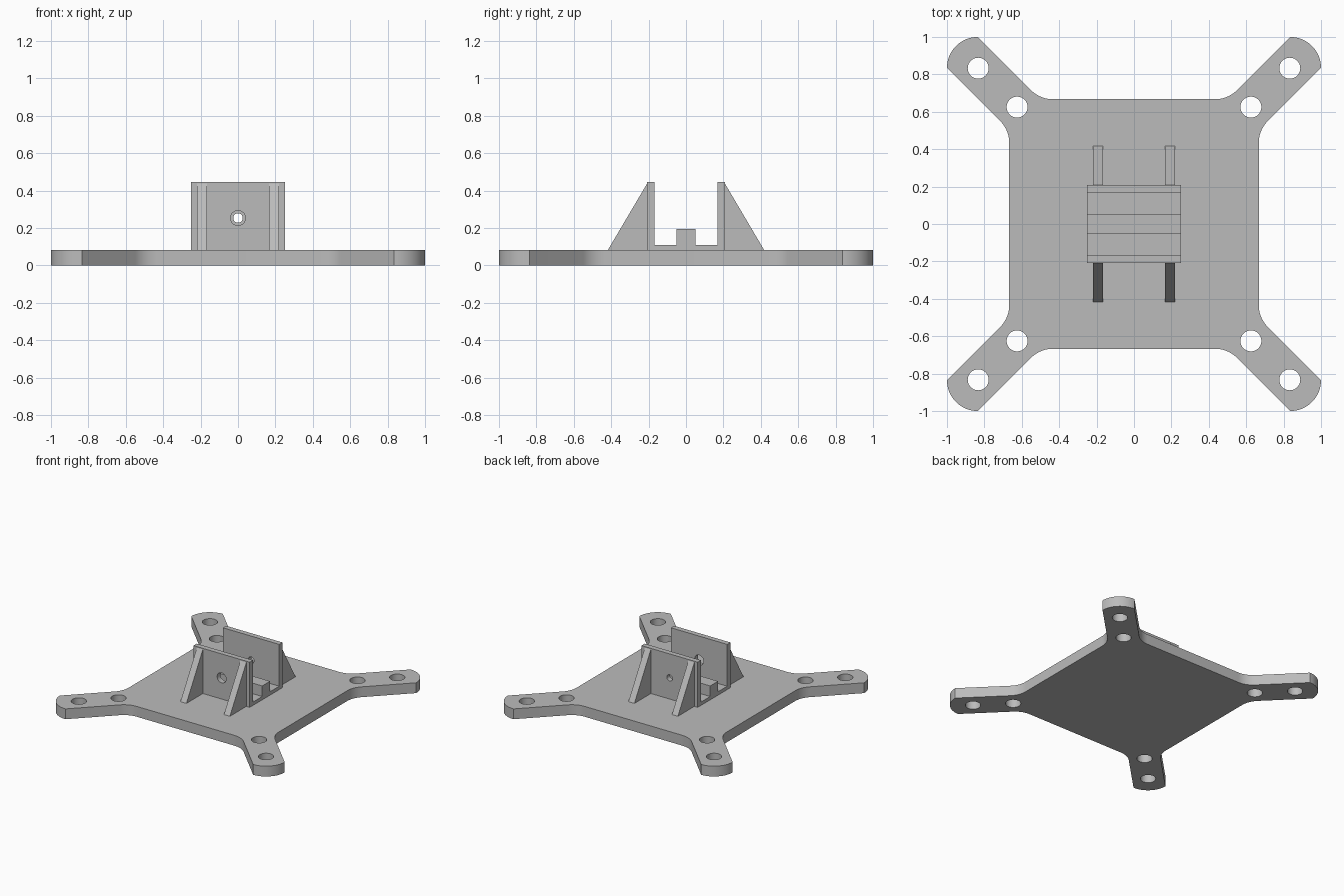
import bpy, bmesh, math
from mathutils import Vector, Matrix

if "Cube" in bpy.data.objects:
    bpy.data.objects.remove(bpy.data.objects["Cube"])

grey = bpy.data.materials.new("mid grey")
grey.use_nodes = True
COLOUR = (0.5, 0.5, 0.5, 1)
grey.diffuse_color = COLOUR
grey.node_tree.nodes["Principled BSDF"].inputs["Base Color"].default_value = COLOUR


def prism(name, points, depth):
    """Extrude a closed 3D outline along the depth vector."""
    bm = bmesh.new()
    face = bm.faces.new([bm.verts.new(p) for p in points])
    top = bmesh.ops.extrude_face_region(bm, geom=[face])["geom"]
    bmesh.ops.translate(bm, vec=depth, verts=[v for v in top if isinstance(v, bmesh.types.BMVert)])
    bmesh.ops.recalc_face_normals(bm, faces=bm.faces)
    mesh = bpy.data.meshes.new(name)
    bm.to_mesh(mesh)
    bm.free()
    mesh.materials.append(grey)
    obj = bpy.data.objects.new(name, mesh)
    bpy.context.collection.objects.link(obj)
    return obj


def drill(obj, location, radius, axis="Z"):
    """Cut a round hole right through the part."""
    bpy.ops.mesh.primitive_cylinder_add(vertices=48, radius=radius, depth=0.3, location=location,
                                        rotation=(math.pi / 2 if axis == "Y" else 0, 0, 0))
    cutter = bpy.context.object
    cutter.hide_render = True
    mod = obj.modifiers.new("hole", "BOOLEAN")
    mod.operation = "DIFFERENCE"
    mod.solver = "EXACT"
    mod.object = cutter
    bpy.context.view_layer.objects.active = obj
    bpy.ops.object.modifier_apply(modifier=mod.name)
    bpy.data.objects.remove(cutter)


def smooth(obj):
    bpy.ops.object.select_all(action="DESELECT")
    obj.select_set(True)
    bpy.context.view_layer.objects.active = obj
    bpy.ops.object.shade_smooth_by_angle(angle=math.radians(25))


def arc(cx, cy, r, start, end, n):
    angles = [math.radians(start + (end - start) * i / n) for i in range(n + 1)]
    return [Vector((cx + r * math.cos(a), cy + r * math.sin(a), 0)) for a in angles]


# Base plate: one corner arm with inner fillets, turned four times
HALF, PLATE, R = 0.667, 0.083, 0.165
reach = 1 - R
inner = HALF - R - R * math.tan(math.pi / 8)
corner = (arc(HALF + R, inner, R, 180, 135, 10)
          + arc(reach, reach, R, 0, 90, 20)
          + arc(inner, HALF + R, R, 315, 270, 10))
outline = [Matrix.Rotation(k * math.pi / 2, 3, "Z") @ p for k in range(4) for p in corner]
plate = prism("base_plate", outline, (0, 0, PLATE))
for sx in (-1, 1):
    for sy in (-1, 1):
        for d in (0.625, 0.833):
            drill(plate, (sx * d, sy * d, PLATE / 2), 0.056)
smooth(plate)

# Bracket: two walls, floor and a central rib in one profile
WALL, GAP, TOP, FLOOR, W = 0.208, 0.167, 0.446, 0.11, 0.25
half_profile = [(WALL, PLATE), (WALL, TOP), (GAP, TOP), (GAP, FLOOR), (0.05, FLOOR), (0.05, 0.195)]
profile = half_profile + [(-y, z) for y, z in reversed(half_profile)]
bracket = prism("bracket", [(-W, y, z) for y, z in profile], (2 * W, 0, 0))
drill(bracket, (0, -0.19, 0.253), 0.04, "Y")
drill(bracket, (0, 0.19, 0.253), 0.025, "Y")
smooth(bracket)

# Gussets: triangular braces outside both walls
for sy, end in ((-1, "front"), (1, "back")):
    for x, side in ((-0.22, "right"), (0.167, "left")):
        tri = [(x, sy * WALL, PLATE), (x, sy * 0.417, PLATE), (x, sy * WALL, 0.437)]
        prism(f"{end}_{side}_gusset", tri, (0.053, 0, 0))
